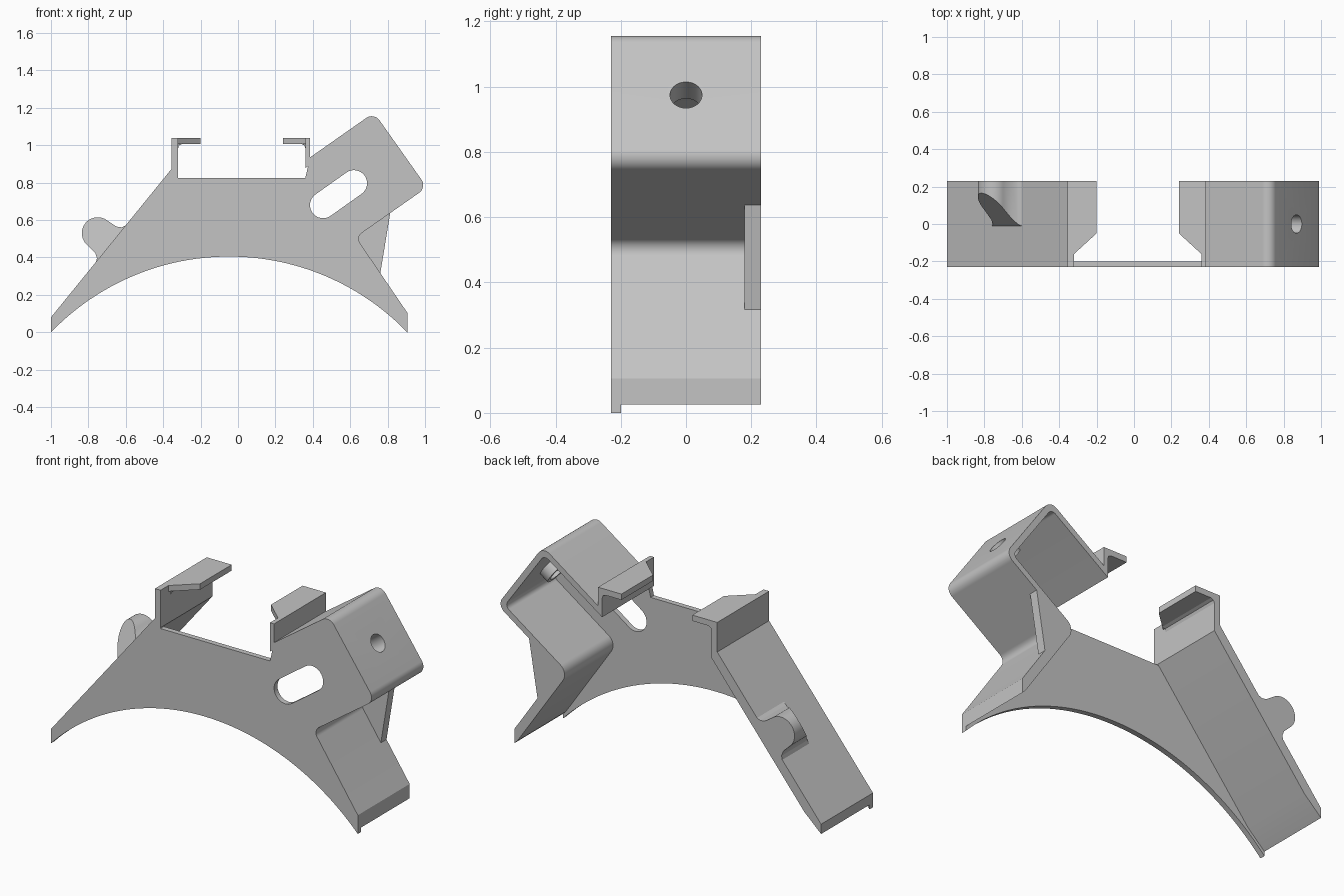
import bpy, bmesh, math
from mathutils import Vector

if "Cube" in bpy.data.objects:
    bpy.data.objects.remove(bpy.data.objects["Cube"])

grey = bpy.data.materials.new("light_grey")
grey.use_nodes = True
grey.diffuse_color = (0.55, 0.55, 0.55, 1)
grey.node_tree.nodes["Principled BSDF"].inputs["Base Color"].default_value = (0.55, 0.55, 0.55, 1)

FRONT, BACK = -0.23, 0.23


def finish(name, bm):
    """Turn a bmesh into a named, shaded object."""
    bmesh.ops.recalc_face_normals(bm, faces=bm.faces[:])
    mesh = bpy.data.meshes.new(name)
    bm.to_mesh(mesh)
    bm.free()
    mesh.materials.append(grey)
    ob = bpy.data.objects.new(name, mesh)
    bpy.context.collection.objects.link(ob)
    return ob


def rounded(corners, steps=8):
    """Outline from (x, z) or (x, z, radius) corners."""
    out, n = [], len(corners)
    for i, c in enumerate(corners):
        p = Vector(c[:2])
        if len(c) == 2:
            out.append(p)
            continue
        a = (Vector(corners[i - 1][:2]) - p).normalized()
        b = (Vector(corners[(i + 1) % n][:2]) - p).normalized()
        half = a.angle(b) / 2
        centre = p + (a + b).normalized() * c[2] / math.sin(half)
        start = p + a * c[2] / math.tan(half) - centre
        end = p + b * c[2] / math.tan(half) - centre
        for k in range(steps + 1):
            d = start.lerp(end, k / steps).normalized()
            out.append(centre + d * c[2])
    return out


def prism_mesh(outline, y0, y1):
    bm = bmesh.new()
    face = bm.faces.new([bm.verts.new((p[0], y0, p[1])) for p in outline])
    new = bmesh.ops.extrude_face_region(bm, geom=[face])["geom"]
    bmesh.ops.translate(bm, vec=(0, y1 - y0, 0),
                        verts=[v for v in new if isinstance(v, bmesh.types.BMVert)])
    return bm


def prism(name, outline, y0=FRONT, y1=BACK):
    return finish(name, prism_mesh(outline, y0, y1))


def rod(name, start, end, radius):
    start, end = Vector(start), Vector(end)
    bm = bmesh.new()
    bmesh.ops.create_cone(bm, cap_ends=True, segments=48, radius1=radius, radius2=radius,
                          depth=(end - start).length)
    turn = (end - start).to_track_quat('Z', 'Y').to_matrix().to_4x4()
    turn.translation = (start + end) / 2
    bm.transform(turn)
    return finish(name, bm)


def cut(cutter, *targets):
    """Subtract the cutter from each target, then discard it."""
    for ob in targets:
        mod = ob.modifiers.new("cut", 'BOOLEAN')
        mod.operation, mod.solver, mod.object = 'DIFFERENCE', 'EXACT', cutter
        bpy.context.view_layer.objects.active = ob
        bpy.ops.object.modifier_apply(modifier=mod.name)
    bpy.data.objects.remove(cutter)


# Tilted directions of the housing: u outward, v upward
u = Vector((0.819, 0.574))
v = Vector((-0.574, 0.819))

# Right outline shared by the plate and the wall
housing = [(0.385, 0.935), (0.727, 1.175, 0.05), (1.01, 0.775, 0.05),
           (0.63, 0.509, 0.04), (0.905, 0.105)]

# Front plate with an arched lower edge
rad, mid_x, mid_z = 1.322, -0.0475, -0.917
span = math.asin(0.9525 / rad)
arch = [(mid_x + rad * math.sin(a), mid_z + rad * math.cos(a))
        for a in (span - 2 * span * i / 48 for i in range(49))]
plate = prism("front_plate", rounded([(-1, 0.08), (-0.355, 0.874), (-0.32, 0.825), (0.36, 0.825)]
                                     + housing + arch), FRONT, -0.2)

# Slot through the plate
s0, s1 = Vector((0.455, 0.68)), Vector((0.62, 0.797))
slot = []
for centre, turn in ((s1, -math.pi / 2), (s0, math.pi / 2)):
    for i in range(17):
        a = turn + math.pi * i / 16
        slot.append(centre + 0.07 * (u * math.cos(a) + v * math.sin(a)))
cut(prism("slot_cutter", slot, -0.3, -0.1), plate)

# Left sloping leg and upright
left_wall = prism("left_wall", rounded([
    (-1, 0.025), (-1, 0.08), (-0.355, 0.874), (-0.355, 1.04), (-0.32, 1.04),
    (-0.32, 0.83), (-0.895, 0.122)]))

# Right upright, housing shell and leg in one band
right_wall = prism("right_wall", rounded(
    [(0.36, 1.04), (0.385, 1.04)] + housing + [
        (0.905, 0.025), (0.885, 0.045), (0.57, 0.507, 0.06), (0.964, 0.783, 0.03),
        (0.719, 1.129, 0.03), (0.36, 0.878)]))

# Two inward flanges with a chamfered front corner
for name, side in (("left_flange", -1), ("right_flange", 1)):
    bm = bmesh.new()
    plan = [(0.355, -0.175), (0.34, -0.16), (0.22, -0.05), (0.22, BACK), (0.355, BACK)]
    face = bm.faces.new([bm.verts.new((0.02 + side * x, y, 1.007)) for x, y in plan])
    new = bmesh.ops.extrude_face_region(bm, geom=[face])["geom"]
    bmesh.ops.translate(bm, vec=(0, 0, 0.033),
                        verts=[e for e in new if isinstance(e, bmesh.types.BMVert)])
    finish(name, bm)
    # Small fillet below the flange
    x0 = 0.02 + side * 0.345
    x1, x2 = 0.02 + side * 0.34, 0.02 + side * 0.318
    prism(name + "_fillet", [(x0, 1.01), (x0, 0.985), (x1, 0.985),
                             (0.02 + side * 0.334, 1.0), (x2, 1.007), (x2, 1.01)], -0.14, BACK)

# Screw boss inside the housing, drilled through the outer wall
face_mid = Vector((0.87, 0.975))


def on_axis(t):
    p = face_mid + u * t
    return (p.x, 0, p.y)


boss = rod("housing_boss", on_axis(-0.09), on_axis(-0.015), 0.07)
cut(rod("boss_drill", on_axis(-0.2), on_axis(0.1), 0.049), boss, right_wall)

# Rear gusset between housing and right leg
gusset = prism("rear_gusset", [(0.62, 0.505), (0.815, 0.645), (0.76, 0.31)], 0.18, BACK)
cut(rod("gusset_drill", (0.72, 0.1, 0.48), (0.72, 0.3, 0.48), 0.037), gusset)

# Screw lug on the left leg, its front sloped at 45 degrees
w = Vector((0.63, 0.776))
n = Vector((-0.776, 0.63))
centre = Vector((-0.75, 0.53))
foot = centre - n * 0.09
flare = [(0.125, -0.03), (0.125, 0.0), (0.105, 0.01), (0.09, 0.035)]
local = flare + [(0.085 * math.cos(math.pi * i / 32), 0.09 + 0.085 * math.sin(math.pi * i / 32))
                 for i in range(33)] + [(-a, d) for a, d in reversed(flare)]
bm = prism_mesh([foot + w * a + n * d for a, d in local], -0.1, BACK)
cut_geom = bmesh.ops.bisect_plane(bm, geom=bm.verts[:] + bm.edges[:] + bm.faces[:],
                                  plane_co=(foot.x, -0.01, foot.y), plane_no=(n.x, -1, n.y),
                                  clear_outer=True)["geom_cut"]
bmesh.ops.holes_fill(bm, edges=[e for e in cut_geom if isinstance(e, bmesh.types.BMEdge)])
lug = finish("left_lug", bm)
for radius, depth in ((0.07, 0.18), (0.037, 0.3)):
    cut(rod("lug_drill", (centre.x, -0.3, centre.y), (centre.x, depth, centre.y), radius), lug)

# Smooth rounded faces, keep edges crisp
bpy.ops.object.select_all(action='DESELECT')
for ob in bpy.context.collection.objects:
    if ob.type == 'MESH' and grey.name in ob.data.materials:
        ob.select_set(True)
        bpy.context.view_layer.objects.active = ob
bpy.ops.object.shade_smooth_by_angle(angle=math.radians(30))
